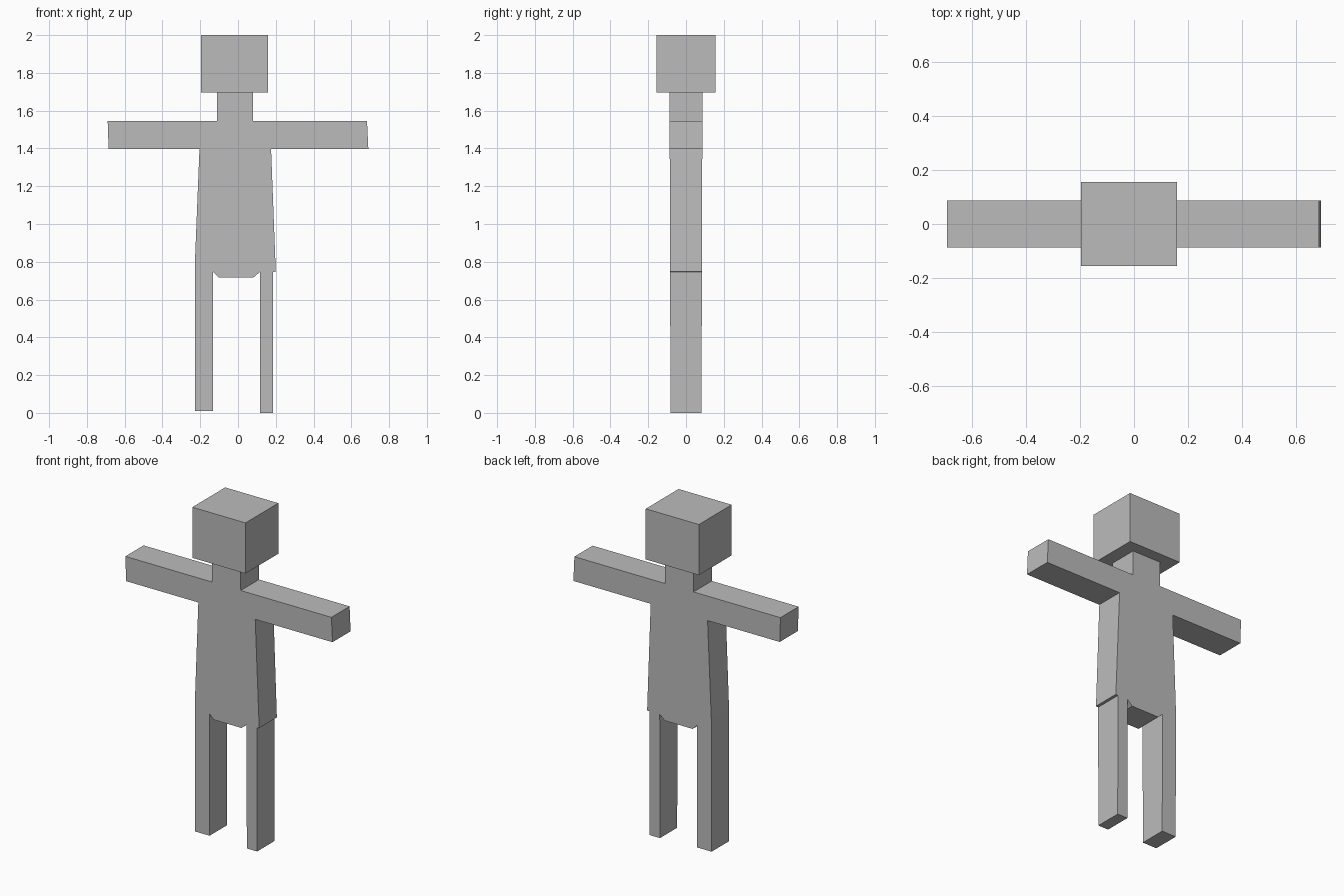
import bpy
import bmesh

if "Cube" in bpy.data.objects:
    bpy.data.objects.remove(bpy.data.objects["Cube"])

grey = bpy.data.materials.new("plain grey")
grey.diffuse_color = (0.5, 0.5, 0.5, 1)
grey.use_nodes = True
grey.node_tree.nodes["Principled BSDF"].inputs["Base Color"].default_value = grey.diffuse_color


def half_depth(z):
    # the figure gets very slightly thicker towards the neck
    return 0.082 + 0.003 * z


def extruded(name, outline, depth):
    """Solid from an (x, z) outline, with half thickness depth(z) along y."""
    bm = bmesh.new()
    front = [bm.verts.new((x, -depth(z), z)) for x, z in outline]
    back = [bm.verts.new((x, depth(z), z)) for x, z in outline]
    bm.faces.new(front)
    bm.faces.new(back[::-1])
    n = len(outline)
    for i in range(n):
        j = (i + 1) % n
        bm.faces.new((front[i], back[i], back[j], front[j]))
    bmesh.ops.recalc_face_normals(bm, faces=bm.faces)
    mesh = bpy.data.meshes.new(name)
    bm.to_mesh(mesh)
    bm.free()
    mesh.materials.append(grey)
    obj = bpy.data.objects.new(name, mesh)
    bpy.context.collection.objects.link(obj)
    return obj


# Neck, arms, torso and legs in one continuous outline
body_outline = [
    (-0.111, 1.695), (-0.111, 1.545),                       # neck, left
    (-0.690, 1.545), (-0.685, 1.397), (-0.204, 1.397),      # left arm
    (-0.228, 0.800), (-0.228, 0.010), (-0.132, 0.010),      # left leg
    (-0.132, 0.746), (-0.103, 0.717),                       # crotch
    (0.082, 0.717), (0.116, 0.746),
    (0.116, 0.000), (0.185, 0.000), (0.185, 0.746),         # right leg
    (0.200, 0.748), (0.175, 1.397),                         # right flank
    (0.690, 1.397), (0.683, 1.545), (0.079, 1.545),         # right arm
    (0.079, 1.695),                                         # neck, right
]
extruded("body", body_outline, half_depth)

# Block head
head_outline = [(-0.195, 1.695), (0.159, 1.695), (0.159, 2.0), (-0.195, 2.0)]
extruded("head", head_outline, lambda z: 0.156)
